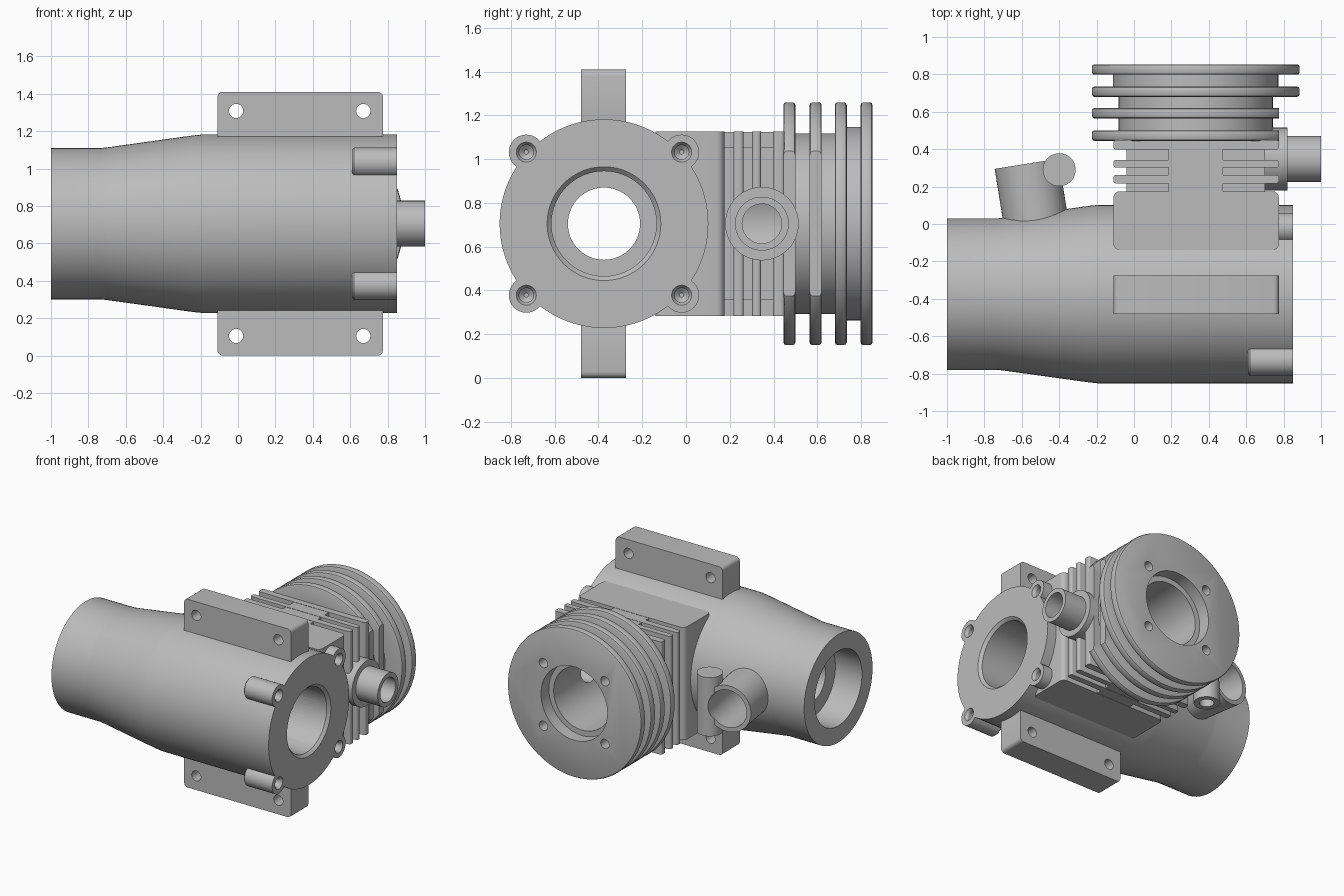
import bpy, bmesh
from math import radians
from mathutils import Vector, Matrix

if "Cube" in bpy.data.objects:
    bpy.data.objects.remove(bpy.data.objects["Cube"], do_unlink=True)

metal = bpy.data.materials.new("cast grey metal")
metal.use_nodes = True
grey = (0.5, 0.5, 0.5, 1)
metal.diffuse_color = grey
metal.node_tree.nodes["Principled BSDF"].inputs["Base Color"].default_value = grey

X, Y, Z = Vector((1, 0, 0)), Vector((0, 1, 0)), Vector((0, 0, 1))
MID = 0.705            # height of the crank axis
CRANK = -0.375         # y of the crank axis
BARREL = 0.33          # x of the barrel axis
parts, cutters = [], []


def finish(name, bm, group):
    bmesh.ops.recalc_face_normals(bm, faces=bm.faces)
    me = bpy.data.meshes.new(name)
    bm.to_mesh(me)
    bm.free()
    me.materials.append(metal)
    ob = bpy.data.objects.new(name, me)
    bpy.context.collection.objects.link(ob)
    group.append(ob)
    return ob


def lathe(name, origin, axis, profile, group=parts, sides=48):
    """Closed turned solid; profile holds (radius, distance along axis)."""
    bm = bmesh.new()
    turn = axis.to_track_quat("Z", "Y")
    rings = []
    for r, t in profile:
        rings.append([bm.verts.new(Vector(origin) + turn @ (
            Matrix.Rotation(radians(360 * i / sides), 3, "Z") @ Vector((r, 0, t))))
            for i in range(sides)])
    for a, b in zip(rings, rings[1:]):
        for i in range(sides):
            j = (i + 1) % sides
            bm.faces.new((a[i], a[j], b[j], b[i]))
    bm.faces.new(rings[0])
    bm.faces.new(rings[-1])
    return finish(name, bm, group)


def rod(name, origin, axis, r, t0, t1, group=parts, sides=48):
    return lathe(name, origin, axis, [(r, t0), (r, t1)], group, sides)


def box(name, x, y, z, round_axis=None, radius=0.02, group=parts):
    """Box from (low, high) pairs, rounding the edges along one axis."""
    bm = bmesh.new()
    bmesh.ops.create_cube(bm, size=1)
    for v in bm.verts:
        v.co = [lo + (c + 0.5) * (hi - lo) for c, (lo, hi) in zip(v.co, (x, y, z))]
    if round_axis:
        edges = [e for e in bm.edges
                 if abs((e.verts[0].co - e.verts[1].co).normalized().dot(round_axis)) > 0.9]
        bmesh.ops.bevel(bm, geom=edges, offset=radius, segments=4, profile=0.5,
                        affect="EDGES")
    return finish(name, bm, group)


# Crankcase: tapered tube
lathe("crankcase", (0, CRANK, MID), X,
      [(0.405, -1), (0.405, -0.73), (0.408, -0.7), (0.472, -0.24), (0.477, -0.19),
       (0.477, 0.85)], sides=96)
lathe("crank_bore", (0, CRANK, MID), X,
      [(0.28, -1.1), (0.28, -0.78), (0.165, -0.78), (0.165, -0.1), (0.24, -0.1),
       (0.24, 0.83), (0.26, 0.85), (0.26, 0.95)], cutters, 64)

# Screw bosses around the crankcase mouth
for y in (-0.73, -0.02):
    for z in (-0.327, 0.327):
        place = (0, y, MID + z)
        lathe("screw_boss", place, X, [(0.07, 0.61), (0.08, 0.62), (0.08, 0.85)], sides=32)
        lathe("screw_hole", place, X,
              [(0.01, 0.68), (0.033, 0.7), (0.033, 0.83), (0.046, 0.85), (0.046, 0.9)],
              cutters, 24)

# Mounting lugs above and below
for name, z in (("lower_lug", (0, 0.28)), ("upper_lug", (1.13, 1.41))):
    box(name, (-0.11, 0.775), (-0.48, -0.275), z, Y, 0.028)
for x in (-0.01, 0.67):
    for z in (0.105, 1.308):
        rod("lug_hole", (x, 0, z), Y, 0.038, -0.6, -0.2, cutters, 24)

# Cylinder block: solid foot, narrow core, centre rib and cooling plates
WIDE, TALL = (-0.11, 0.775), (MID - 0.422, MID + 0.422)
box("block_foot", WIDE, (-0.14, 0.175), TALL, Z, 0.035)
box("block_core", (-0.04, 0.7), (0.1, 0.46), (MID - 0.35, MID + 0.35))
box("block_rib", (0.185, 0.475), (0.1, 0.46), (MID - 0.42, MID + 0.42))
for y in ((0.217, 0.263), (0.302, 0.343), (0.397, 0.45)):
    box("block_plate", WIDE, y, TALL, Z, 0.015)

# Finned barrel, as one turned profile
FIN, SOFT, CORE, HEAD = 0.555, 0.013, 0.413, 0.443
profile = []
for y0, root in ((0.445, CORE), (0.565, CORE), (0.68, CORE), (0.798, HEAD)):
    y1 = y0 + 0.055
    profile += [(root, y0), (FIN - SOFT, y0), (FIN - SOFT * 0.3, y0 + SOFT * 0.3),
                (FIN, y0 + SOFT), (FIN, y1 - SOFT),
                (FIN - SOFT * 0.3, y1 - SOFT * 0.3), (FIN - SOFT, y1)]
    profile.append((HEAD if y0 == 0.68 else CORE, y1))
lathe("finned_barrel", (BARREL, 0, MID), Y, profile[:-1], sides=96)
box("fin_trim", (0.775, 1.2), (0.43, 0.64), (0, 1.41), group=cutters).name = "fin_trim"
lathe("barrel_bore", (BARREL, 0, MID), Y,
      [(0.235, -0.3), (0.235, 0.76), (0.275, 0.76), (0.275, 0.95)], cutters, 64)
for x in (-0.255, 0.255):
    for z in (-0.235, 0.235):
        rod("head_screw_hole", (BARREL + x, 0, MID + z), Y, 0.035, 0.6, 0.95, cutters, 24)

# Exhaust stub
rod("exhaust_collar", (0, 0.347, MID), X, 0.168, 0.68, 0.82)
rod("exhaust_stub", (0, 0.347, MID), X, 0.123, 0.68, 1.0)
rod("exhaust_bore", (0, 0.347, MID), X, 0.09, 0.45, 1.1, cutters)

# Intake tube, leaning back, with the upright valve barrel across its mouth
lean = Vector((-0.158, 0.987, 0)).normalized()
mouth = (-0.574, 0.322, MID)
rod("intake_tube", mouth, lean, 0.173, -0.42, 0)
rod("intake_bore", mouth, lean, 0.14, -0.62, 0.15, cutters)
rod("valve_barrel", (-0.4, 0.29, 0), Z, 0.088, 0.48, 0.92)
rod("valve_hole", (-0.4, 0.29, 0), Z, 0.05, 0.4, 0.56, cutters, 24)


def bounds(ob):
    cos = [v.co for v in ob.data.vertices]
    return [(min(c[i] for c in cos), max(c[i] for c in cos)) for i in range(3)]


# Cut the bores and holes out of every part they reach
spared = {"exhaust_collar", "exhaust_stub"}
for part in parts:
    reach = bounds(part)
    for cutter in cutters:
        if cutter.name == "fin_trim" and part.name != "finned_barrel":
            continue
        if all(a[0] < b[1] and b[0] < a[1] for a, b in zip(reach, bounds(cutter))):
            mod = part.modifiers.new("cut", "BOOLEAN")
            mod.operation, mod.solver, mod.object = "DIFFERENCE", "EXACT", cutter
bpy.context.view_layer.update()
graph = bpy.context.evaluated_depsgraph_get()
results = [bpy.data.meshes.new_from_object(p.evaluated_get(graph)) for p in parts]
for part, me in zip(parts, results):
    part.modifiers.clear()
    part.data = me
    me.shade_smooth()
    me.set_sharp_from_angle(angle=radians(30))
for cutter in cutters:
    bpy.data.objects.remove(cutter, do_unlink=True)
